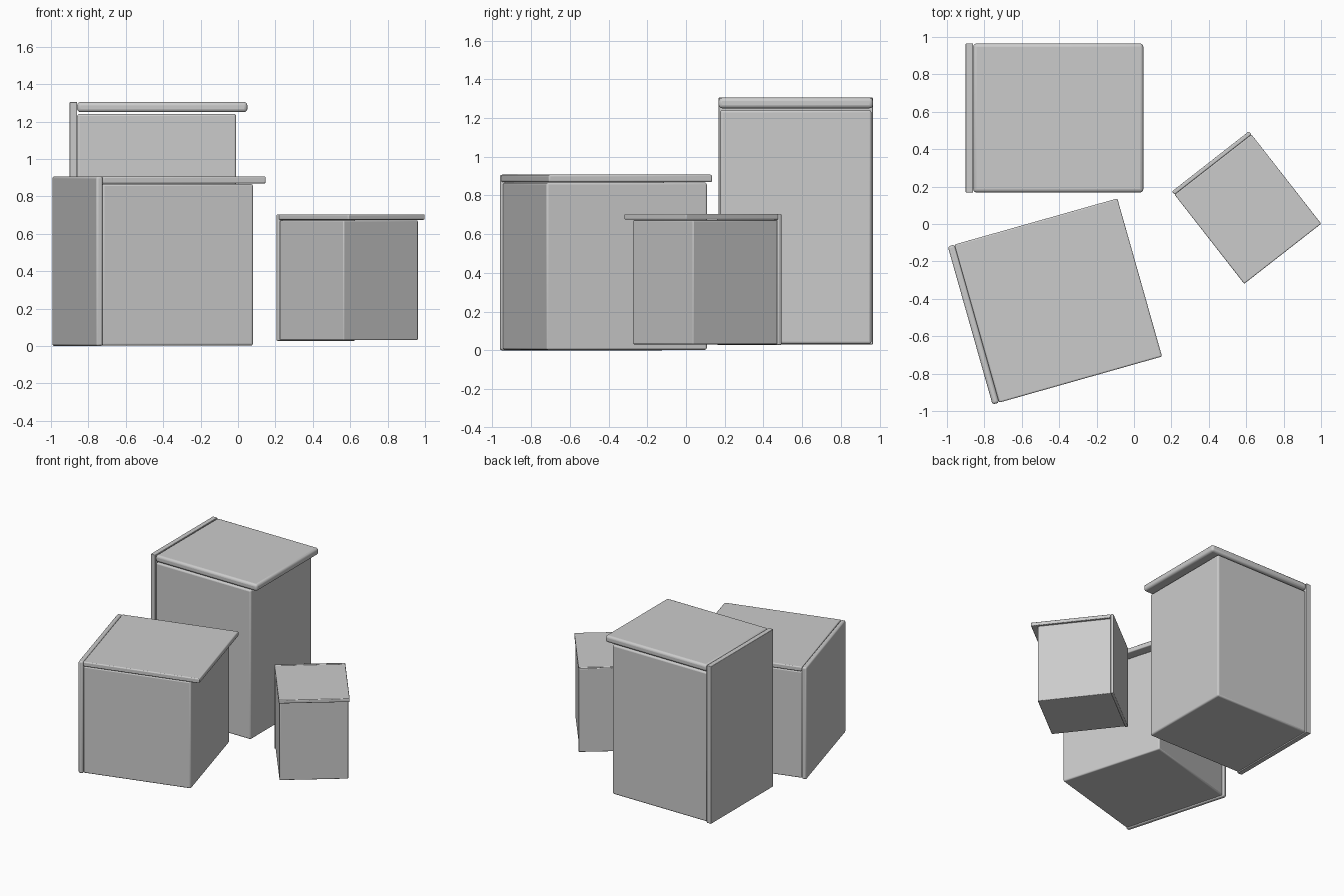
import bpy
from math import radians
from mathutils import Matrix

if "Cube" in bpy.data.objects:
    bpy.data.objects.remove(bpy.data.objects["Cube"])


def rounded_box(name, frame, u, v, z, bevel):
    """Box spanning u (depth), v (width) and z ranges in the cabinet's own frame."""
    bpy.ops.mesh.primitive_cube_add(size=1)
    ob = bpy.context.object
    ob.name = name
    size = [r[1] - r[0] for r in (u, v, z)]
    mid = [(r[0] + r[1]) / 2 for r in (u, v, z)]
    ob.data.transform(Matrix.Translation(mid) @ Matrix.Diagonal((*size, 1)))
    ob.matrix_world = frame
    mod = ob.modifiers.new("rounded_edges", "BEVEL")
    mod.width = bevel
    mod.segments = 3
    mod.limit_method = "ANGLE"
    bpy.ops.object.shade_smooth_by_angle(angle=radians(35))


def cabinet(name, origin, angle, width, panel_t, body_u, lid_u,
            z0, body_z, lid_z, bevels, inset=0.008):
    frame = Matrix.Translation((*origin, 0)) @ Matrix.Rotation(radians(angle), 4, "Z")
    h = width / 2
    panel_b, body_b, lid_b = bevels
    # upright side panel, as tall as the lid
    rounded_box(name + "_side_panel", frame, (0, panel_t), (-h, h), (z0, lid_z[1]), panel_b)
    # main box
    rounded_box(name + "_body", frame, (panel_t, body_u), (-h + inset, h - inset),
                (z0 + 0.003, body_z), body_b)
    # overhanging lid
    rounded_box(name + "_lid", frame, (panel_t, lid_u), (-h, h), lid_z, lid_b)


cabinet("tall_box", (-0.90, 0.567), 0, 0.797, 0.04, 0.89, 0.95,
        0.03, 1.241, (1.25, 1.305), (0.004, 0.012, 0.018))
cabinet("wide_box", (-0.876, -0.5425), 15.8, 0.878, 0.037, 0.874, 0.942,
        0.0, 0.866, (0.869, 0.907), (0.012, 0.01, 0.008))
cabinet("small_box", (0.409, 0.335), -52, 0.522, 0.022, 0.577, 0.627,
        0.028, 0.672, (0.675, 0.704), (0.006, 0.006, 0.006))
